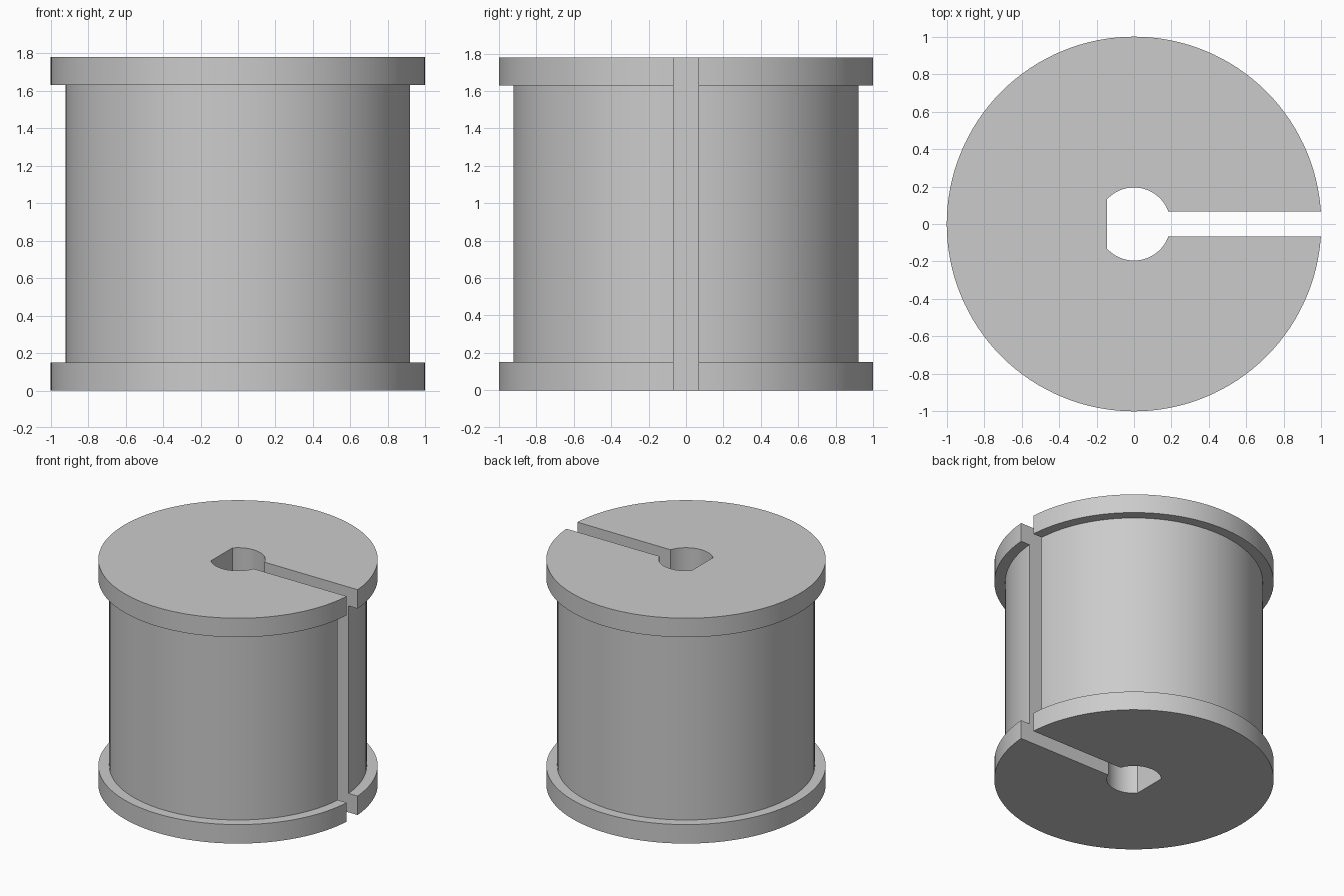
import bpy, bmesh, math

cube = bpy.data.objects.get("Cube")
if cube:
    bpy.data.objects.remove(cube)

HEIGHT, FLANGE, RIM_R, DRUM_R = 1.78, 0.15, 1.0, 0.922
BORE_R, FLAT_X, SLOT = 0.195, -0.143, 0.068
SEGMENTS = 128

grey = bpy.data.materials.new("light_grey")
grey.use_nodes = True
colour = (0.6, 0.6, 0.6, 1)
grey.diffuse_color = colour
grey.node_tree.nodes["Principled BSDF"].inputs["Base Color"].default_value = colour


def make_object(name, bm):
    bmesh.ops.recalc_face_normals(bm, faces=bm.faces)
    mesh = bpy.data.meshes.new(name)
    bm.to_mesh(mesh)
    bm.free()
    mesh.materials.append(grey)
    obj = bpy.data.objects.new(name, mesh)
    bpy.context.collection.objects.link(obj)
    return obj


def ring(bm, radius, z):
    angles = [math.tau * i / SEGMENTS for i in range(SEGMENTS)]
    return [bm.verts.new((radius * math.cos(a), radius * math.sin(a), z)) for a in angles]


# Spool: drum with a flange at each end
bm = bmesh.new()
profile = [(RIM_R, 0), (RIM_R, FLANGE), (DRUM_R, FLANGE),
           (DRUM_R, HEIGHT - FLANGE), (RIM_R, HEIGHT - FLANGE), (RIM_R, HEIGHT)]
rings = [ring(bm, r, z) for r, z in profile]
for low, high in zip(rings, rings[1:]):
    for i in range(SEGMENTS):
        j = (i + 1) % SEGMENTS
        bm.faces.new((low[i], low[j], high[j], high[i]))
bm.faces.new(rings[0])
bm.faces.new(rings[-1])
spool = make_object("slotted_spool", bm)

# Keyhole cutter: D-shaped bore joined to a slot through the left side
start = math.asin(SLOT / BORE_R)
end = math.acos(FLAT_X / BORE_R)
steps = 24
arc = [start + (end - start) * i / steps for i in range(steps + 1)]
half = [(1.2, SLOT)] + [(BORE_R * math.cos(a), BORE_R * math.sin(a)) for a in arc]
outline = half + [(x, -y) for x, y in reversed(half)]
bm = bmesh.new()
base = bm.faces.new([bm.verts.new((x, y, -0.1)) for x, y in outline])
grown = bmesh.ops.extrude_face_region(bm, geom=[base])["geom"]
top = [v for v in grown if isinstance(v, bmesh.types.BMVert)]
bmesh.ops.translate(bm, verts=top, vec=(0, 0, HEIGHT + 0.2))
cutter = make_object("keyhole_cutter", bm)
cutter.hide_render = True

# Cut the keyhole and remove the cutter
cut = spool.modifiers.new("keyhole", "BOOLEAN")
cut.operation, cut.solver, cut.object = "DIFFERENCE", "EXACT", cutter
bpy.ops.object.select_all(action="DESELECT")
spool.select_set(True)
bpy.context.view_layer.objects.active = spool
bpy.ops.object.modifier_apply(modifier=cut.name)
bpy.data.objects.remove(cutter)
bpy.ops.object.shade_smooth_by_angle(angle=math.radians(30))
